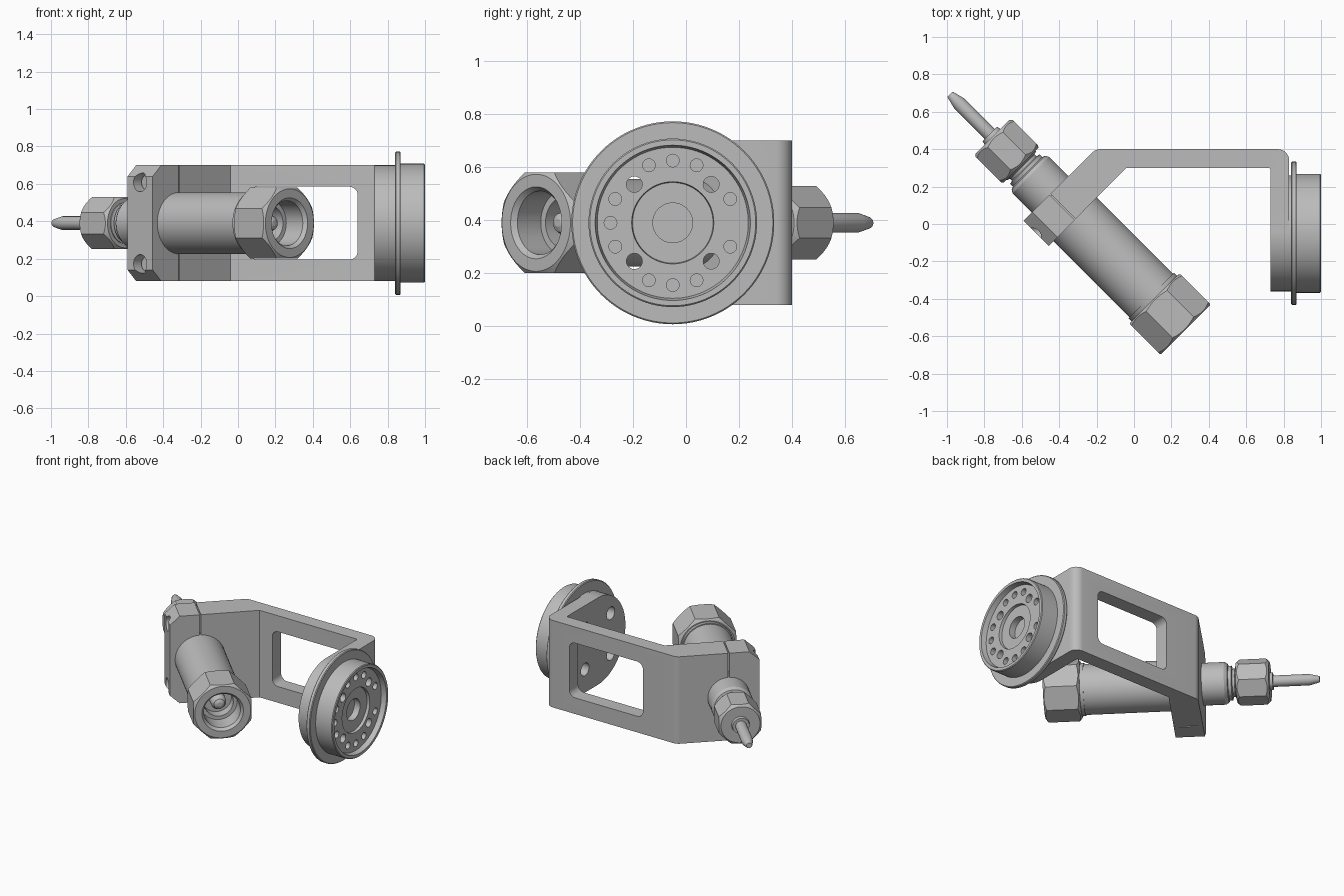
import bpy, bmesh, math
from mathutils import Matrix, Vector

if "Cube" in bpy.data.objects:
    bpy.data.objects.remove(bpy.data.objects["Cube"])

metal = bpy.data.materials.new("grey metal")
metal.use_nodes = True
GREY = (0.5, 0.5, 0.5, 1)
metal.diffuse_color = GREY
metal.node_tree.nodes["Principled BSDF"].inputs["Base Color"].default_value = GREY

ZC = 0.39


def axis_frame(origin, direction):
    """Matrix whose local z runs along direction, with local y facing up."""
    q = Vector(direction).to_track_quat('Z', 'Y')
    return Matrix.Translation(origin) @ q.to_matrix().to_4x4()


TORCH = axis_frame((-0.145, -0.145, ZC), (1, -1, 0))
FLANGE = axis_frame((0, -0.05, ZC), (1, 0, 0))


def finish(name, bm, frame=Matrix.Identity(4)):
    bmesh.ops.remove_doubles(bm, verts=bm.verts, dist=1e-5)
    bmesh.ops.transform(bm, matrix=frame, verts=bm.verts)
    bmesh.ops.recalc_face_normals(bm, faces=bm.faces)
    me = bpy.data.meshes.new(name)
    bm.to_mesh(me)
    bm.free()
    me.materials.append(metal)
    ob = bpy.data.objects.new(name, me)
    bpy.context.collection.objects.link(ob)
    return ob


def lathe(name, profile, frame, sides=64, turn=0.0):
    """Revolve (position along axis, radius) points; the ends sit on radius 0."""
    bm = bmesh.new()
    rings = [[bm.verts.new((r * math.cos(turn + 2 * math.pi * i / sides),
                            r * math.sin(turn + 2 * math.pi * i / sides), u))
              for i in range(sides)] for u, r in profile if r > 0]
    for a, b in zip(rings, rings[1:]):
        for i in range(sides):
            j = (i + 1) % sides
            bm.faces.new((a[i], a[j], b[j], b[i]))
    bm.faces.new(rings[0])
    bm.faces.new(rings[-1])
    return finish(name, bm, frame)


def prism(name, points, depth, frame=Matrix.Identity(4)):
    """Extrude a 2D outline along local z."""
    bm = bmesh.new()
    face = bm.faces.new([bm.verts.new((x, y, 0)) for x, y in points])
    ext = bmesh.ops.extrude_face_region(bm, geom=[face])
    vs = [v for v in ext["geom"] if isinstance(v, bmesh.types.BMVert)]
    bmesh.ops.translate(bm, verts=vs, vec=(0, 0, depth))
    return finish(name, bm, frame)


def rounded(points, radii, steps=6):
    """Round the corners of an outline with a radius per corner."""
    out = []
    n = len(points)
    for i, r in enumerate(radii):
        p = Vector(points[i])
        a = (Vector(points[i - 1]) - p).normalized()
        b = (Vector(points[(i + 1) % n]) - p).normalized()
        if r == 0:
            out.append(p)
            continue
        half = a.angle(b) / 2
        c = p + (a + b).normalized() * r / math.sin(half)
        s = p + a * r / math.tan(half) - c
        e = p + b * r / math.tan(half) - c
        for k in range(steps + 1):
            d = s.lerp(e, k / steps).normalized() * r
            out.append(c + d)
    return out


def boolean(ob, other, op):
    m = ob.modifiers.new(op, 'BOOLEAN')
    m.operation, m.object, m.solver = op, other, 'EXACT'
    bpy.context.view_layer.objects.active = ob
    bpy.ops.object.modifier_apply(modifier=m.name)
    bpy.data.objects.remove(other)


def smooth(ob):
    bpy.ops.object.select_all(action='DESELECT')
    ob.select_set(True)
    bpy.context.view_layer.objects.active = ob
    bpy.ops.object.shade_smooth_by_angle(angle=math.radians(25))


def uw(u, w):
    """Point in plan from distances along and across the torch axis."""
    return ((u + w) / math.sqrt(2), (w - u) / math.sqrt(2))


# Bent bracket: flange plate, window plate and diagonal clamp arm
U0, U1, SEAM, END = -0.43, -0.24, -0.205, -0.405
outline = [(0.83, -0.05), (0.83, 0.40), (-0.205, 0.40), uw(U0, SEAM + 0.004),
           uw(U1, SEAM + 0.004), (-0.04, 0.30), (0.73, 0.30), (0.73, -0.05)]
bracket = prism("bracket", rounded(outline, [0, 0.06, 0.06, 0, 0, 0, 0.01, 0]),
                0.62, Matrix.Translation((0, 0, 0.08)))
boolean(bracket, lathe("plate_end", [(0.73, 0.31), (0.83, 0.31)], FLANGE), 'UNION')
window = rounded([(0.06, 0.195), (0.64, 0.195), (0.64, 0.585), (0.06, 0.585)], [0.045] * 4)
boolean(bracket, prism("window_cutter", window, 0.3,
                       Matrix.Translation((0, 0.5, 0)) @ Matrix.Rotation(math.pi / 2, 4, 'X')),
        'DIFFERENCE')


def hole_frame(angle, radius):
    return FLANGE @ Matrix.Translation((radius * math.sin(angle), radius * math.cos(angle), 0))


for k in range(4):
    f = hole_frame(math.radians(45 + 90 * k), 0.205)
    boolean(bracket, lathe("bolt_cutter", [(0.6, 0.045), (0.9, 0.045)], f, 24), 'DIFFERENCE')
smooth(bracket)

# Clamp cap with chamfered corners and two recessed bolts
w0 = SEAM - 0.004
cap_outline = [(w0, 0.08), (END + 0.065, 0.08), (END, 0.14),
               (END, 0.64), (END + 0.065, 0.70), (w0, 0.70)]
s = math.sqrt(0.5)
cap_frame = Matrix(((s, 0, s, U0 * s), (s, 0, -s, -U0 * s), (0, 1, 0, 0), (0, 0, 0, 1)))
cap = prism("clamp_cap", cap_outline, U1 - U0, cap_frame)
um = (U0 + U1) / 2
for z in (ZC - 0.218, ZC + 0.218):
    f = axis_frame((*uw(um, END), z), (1, 1, 0))
    boolean(cap, lathe("bolt_recess", [(-0.1, 0.05), (0.1, 0.05)], f, 32), 'DIFFERENCE')
    smooth(lathe("clamp_bolt", [(0.05, 0.022), (0.05, 0.04), (0.12, 0.04)], f, 32))
smooth(cap)

# Torch barrel, with a hollow front end
smooth(lathe("barrel", [(-0.42, 0.165), (0.37, 0.165)], TORCH))
smooth(lathe("barrel_collar", [(0.335, 0.16), (0.335, 0.172), (0.365, 0.172)], TORCH))

# Rear barrel, grooved neck
smooth(lathe("rear_barrel", [(-0.60, 0.11), (-0.595, 0.125), (-0.575, 0.138),
                             (-0.40, 0.138)], TORCH))
smooth(lathe("neck", [(-0.66, 0.11), (-0.645, 0.11), (-0.64, 0.092), (-0.625, 0.092),
                      (-0.62, 0.112), (-0.58, 0.112)], TORCH))


def octagon_nut(name, u0, u1, flat, chamfer):
    """Eight-sided nut whose ends are turned down to a round chamfer."""
    corner = flat / math.cos(math.pi / 8)
    nut = lathe(name, [(u0, corner), (u1, corner)], TORCH, 8, math.pi / 8)
    turned = [(u0 - 0.001, flat - 0.012), (u0 + chamfer, corner + 0.002),
              (u1 - chamfer, corner + 0.002), (u1 + 0.001, flat - 0.008)]
    boolean(nut, lathe("chamfer_cutter", turned, TORCH), 'INTERSECT')
    return nut


# Octagonal nozzle head with stepped bore
head = octagon_nut("nozzle_head", 0.358, 0.595, 0.19, 0.02)
bore = [(0.38, 0.095), (0.45, 0.095), (0.45, 0.12), (0.575, 0.12), (0.60, 0.14)]
boolean(head, lathe("bore_cutter", bore, TORCH), 'DIFFERENCE')
smooth(head)
smooth(lathe("nozzle_tip", [(0.37, 0.05), (0.44, 0.05), (0.47, 0.035), (0.48, 0.015)], TORCH, 32))

# Octagonal gland nut, collar and cable
smooth(octagon_nut("gland_nut", -0.865, -0.65, 0.139, 0.025))
smooth(lathe("gland_collar", [(-0.885, 0.055), (-0.86, 0.06)], TORCH, 32))
smooth(lathe("cable", [(-1.187, 0.018), (-1.18, 0.022), (-1.12, 0.037), (-0.86, 0.037)],
             TORCH, 32))

# Round mounting flange with rim, recessed face and stepped centre
flange = lathe("mounting_flange", [
    (0.828, 0.31), (0.84, 0.31), (0.84, 0.378), (0.845, 0.383), (0.865, 0.383),
    (0.87, 0.378), (0.87, 0.318), (0.995, 0.318), (1.0, 0.313), (1.0, 0.293),
    (0.965, 0.285), (0.965, 0.155), (0.945, 0.152), (0.945, 0.075), (0.90, 0.075)], FLANGE, 96)
for k in range(16):
    if k == 4:
        continue
    through = k % 4 == 2
    r, u, dist = (0.03, 0.80, 0.205) if through else (0.024, 0.93, 0.235)
    f = hole_frame(math.radians(22.5 * k), dist)
    boolean(flange, lathe("hole_cutter", [(u, r), (1.02, r)], f, 24), 'DIFFERENCE')
smooth(flange)
